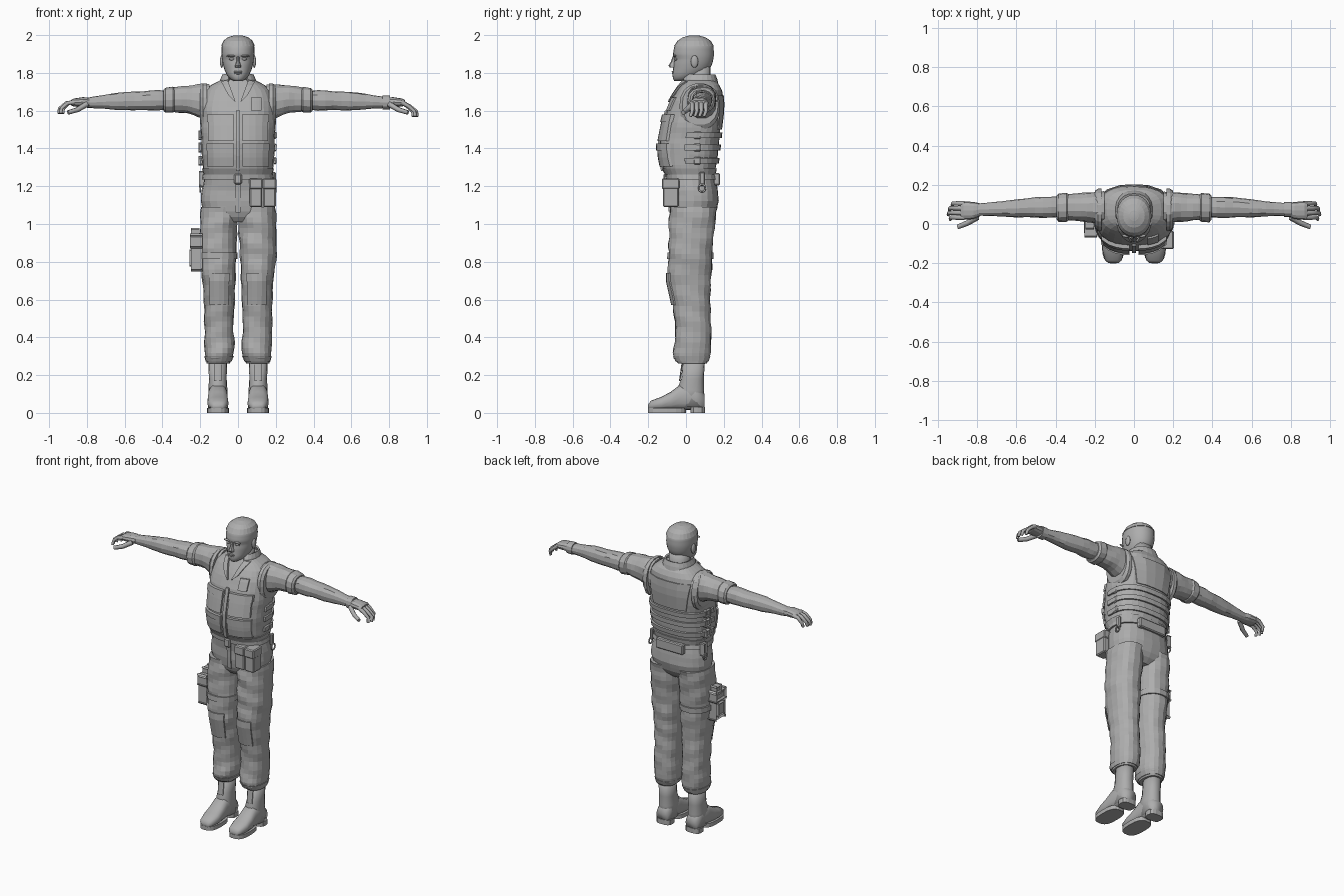
import bpy, bmesh, math
from mathutils import Vector, noise

if "Cube" in bpy.data.objects:
    bpy.data.objects.remove(bpy.data.objects["Cube"])

grey = bpy.data.materials.new("plain_grey")
grey.use_nodes = True
grey.diffuse_color = (0.42, 0.42, 0.42, 1)
grey.node_tree.nodes["Principled BSDF"].inputs["Base Color"].default_value = grey.diffuse_color

SIDES = (("left", 1), ("right", -1))


def finish(name, bm, smooth=False):
    bmesh.ops.recalc_face_normals(bm, faces=bm.faces)
    mesh = bpy.data.meshes.new(name)
    bm.to_mesh(mesh)
    bm.free()
    mesh.materials.append(grey)
    for f in mesh.polygons:
        f.use_smooth = smooth
    ob = bpy.data.objects.new(name, mesh)
    bpy.context.collection.objects.link(ob)
    return ob


def sample(rings, t):
    """Interpolate (t, lo_u, hi_u, lo_v, hi_v) sections."""
    r = sorted(rings)
    t = min(max(t, r[0][0]), r[-1][0])
    for a, b in zip(r, r[1:]):
        if t <= b[0]:
            k = (t - a[0]) / (b[0] - a[0])
            return [x + (y - x) * k for x, y in zip(a, b)]


def loft(name, rings, axis="z", n=16, p=2.3, m=0, s=1, fold=0, arc=None, grow=0, smooth=False):
    """Skin of superellipse sections along an axis; arc leaves an open sheet."""
    lo, hi = min(rings)[0], max(rings)[0]
    if m:
        rings = [sample(rings, lo + (hi - lo) * i / m) for i in range(m + 1)]
    a0, a1 = [math.radians(a) for a in (arc or (0, 360))]
    count = n + 1 if arc else n
    bm = bmesh.new()
    rows = []
    for t, u0, u1, v0, v1 in rings:
        row = []
        for i in range(count):
            a = a0 + (a1 - a0) * i / n
            c, d = math.cos(a), math.sin(a)
            cu, cv = (u0 + u1) / 2, (v0 + v1) / 2
            u = math.copysign(abs(c) ** (2 / p), c) * ((u1 - u0) / 2 + grow)
            v = math.copysign(abs(d) ** (2 / p), d) * ((v1 - v0) / 2 + grow)
            if fold:
                w = noise.noise(Vector((cu + u, cv + v, t * s)) * 13)
                k = 1 + fold * (w + 0.4 * math.sin(t * 55 + 2 * a))
                u, v = u * k, v * k
            u, v = cu + u, cv + v
            x, y, z = {"z": (u, v, t), "x": (t, u, v), "y": (u, t, v)}[axis]
            row.append(bm.verts.new((x * s, y, z)))
        rows.append(row)
    for a, b in zip(rows, rows[1:]):
        for i in range(n):
            j = (i + 1) % count
            bm.faces.new((a[i], a[j], b[j], b[i]))
    if not arc:
        bm.faces.new(rows[0])
        bm.faces.new(rows[-1])
    ob = finish(name, bm, smooth)
    if arc:
        mod = ob.modifiers.new("thickness", "SOLIDIFY")
        mod.thickness, mod.offset = 0.012, 0
    return ob


def band(name, rings, lo, hi, **kw):
    return loft(name, [sample(rings, lo), sample(rings, hi)], **kw)


def panel(name, rings, corners, thick, side=-1, p=2.6, n=4, s=1):
    """Raised patch that follows a lofted body; corners are (x, z)."""
    bm = bmesh.new()
    c = [Vector(q) for q in corners]
    grid = {}
    for i in range(n + 1):
        for j in range(n + 1):
            q = c[0].lerp(c[1], i / n).lerp(c[3].lerp(c[2], i / n), j / n)
            _, u0, u1, v0, v1 = sample(rings, q.y)
            f = min(abs((q.x - (u0 + u1) / 2) / ((u1 - u0) / 2)), 0.97)
            y = (v0 + v1) / 2 + side * (v1 - v0) / 2 * (1 - f ** p) ** (1 / p)
            grid[i, j] = bm.verts.new((q.x * s, y + side * 0.002, q.y))
    faces = [bm.faces.new((grid[i, j], grid[i + 1, j], grid[i + 1, j + 1], grid[i, j + 1]))
             for i in range(n) for j in range(n)]
    out = bmesh.ops.extrude_face_region(bm, geom=faces, use_keep_orig=True)
    for v in out["geom"]:
        if isinstance(v, bmesh.types.BMVert):
            v.co.y += side * thick
    return finish(name, bm)


def box(name, lo, hi, s=1, bevel=0.006):
    bm = bmesh.new()
    bmesh.ops.create_cube(bm, size=1)
    lo, hi = Vector(lo), Vector(hi)
    for v in bm.verts:
        v.co = (lo + hi) / 2 + v.co * (hi - lo)
        v.co.x *= s
    bmesh.ops.bevel(bm, geom=bm.edges[:], offset=bevel, segments=1, affect="EDGES")
    return finish(name, bm)


def ball(name, centre, size):
    bm = bmesh.new()
    bmesh.ops.create_uvsphere(bm, u_segments=12, v_segments=8, radius=1)
    for v in bm.verts:
        v.co = Vector(centre) + v.co * Vector(size)
    return finish(name, bm, True)


def tube(name, points, radius, s=1, closed=False):
    cu = bpy.data.curves.new(name, "CURVE")
    cu.dimensions, cu.bevel_depth, cu.bevel_resolution, cu.use_fill_caps = "3D", radius, 1, True
    sp = cu.splines.new("POLY")
    sp.points.add(len(points) - 1)
    sp.use_cyclic_u = closed
    for i, (pt, (x, y, z)) in enumerate(zip(sp.points, points)):
        pt.co = (x * s, y, z, 1)
        pt.radius = 1 if closed else 1 - 0.12 * i
    cu.materials.append(grey)
    ob = bpy.data.objects.new(name, cu)
    bpy.context.collection.objects.link(ob)


# Head, neck, face
def head_ring(z, front, back, half):
    return (z, -half, half, front, back)


head = [head_ring(*r) for r in (
    (1.757, -.062, .0, .022), (1.765, -.068, .04, .04), (1.79, -.072, .09, .06),
    (1.82, -.068, .125, .073), (1.85, -.066, .14, .081), (1.875, -.06, .145, .085),
    (1.895, -.07, .148, .088), (1.94, -.062, .146, .087), (1.97, -.042, .128, .074),
    (1.988, -.015, .1, .052), (1.998, .02, .065, .02))]
loft("head", head, n=24, p=2.1, m=20, smooth=True)
loft("hair", [sample(head, z) for z in (1.942, 1.955, 1.97, 1.98, 1.988, 1.998)], n=24, p=2.1, grow=.003)
loft("neck", [head_ring(1.68, -.0, .14, .075), head_ring(1.76, .0, .13, .062),
              head_ring(1.84, .01, .13, .06)], n=16, smooth=True)
loft("nose", [head_ring(1.828, -.085, -.04, .017), head_ring(1.838, -.093, -.04, .016),
              head_ring(1.86, -.08, -.04, .009), head_ring(1.888, -.07, -.04, .008)], n=8)
ball("upper_lip", (0, -.069, 1.806), (.025, .007, .005))
ball("lower_lip", (0, -.068, 1.797), (.02, .007, .005))
for side, s in SIDES:
    ball(side + "_eye", (s * .033, -.053, 1.873), (.014, .01, .007))
    ball(side + "_brow", (s * .036, -.06, 1.89), (.026, .009, .006))
    ball(side + "_ear", (s * .086, .045, 1.86), (.01, .02, .033))

# Vest torso
vest = [head_ring(*r) for r in (
    (1.255, -.1, .15, .172), (1.28, -.12, .155, .184), (1.36, -.135, .168, .193),
    (1.43, -.138, .174, .194), (1.52, -.12, .185, .198), (1.6, -.1, .195, .198),
    (1.66, -.075, .195, .19), (1.71, -.045, .19, .172), (1.74, -.025, .175, .135),
    (1.765, -.01, .15, .085))]
loft("vest", vest, n=28, p=2.6, m=18, fold=.02)
band("vest_hem", vest, 1.262, 1.295, n=28, p=2.6, grow=.006)
panel("zip_strip", vest, ((-.011, 1.28), (.011, 1.28), (.011, 1.6), (-.011, 1.6)), .01, n=8)
panel("back_yoke", vest, ((-.12, 1.5), (.12, 1.5), (.15, 1.68), (-.15, 1.68)), .006, side=1)
for side, s in SIDES:
    def patch(name, x0, x1, z0, z1, t):
        panel(side + name, vest, ((x0, z0), (x1, z0), (x1, z1), (x0, z1)), t, s=s)
    patch("_upper_pocket", .025, .16, 1.44, 1.55, .014)
    patch("_upper_flap", .022, .165, 1.54, 1.58, .02)
    patch("_lower_pocket", .025, .165, 1.305, 1.4, .014)
    patch("_lower_flap", .022, .168, 1.39, 1.425, .02)
    panel(side + "_collar_flap", vest,
          ((.012, 1.645), (.05, 1.68), (.09, 1.755), (.055, 1.762)), .014, s=s)
    # Armhole, sleeve, cuff
    loft(side + "_armhole", [(.165, -.035, .18, 1.5, 1.745), (.185, -.035, .18, 1.5, 1.745),
                             (.2, -.02, .17, 1.525, 1.735)], "x", s=s, n=18)
    loft(side + "_sleeve", [(.15, .0, .165, 1.54, 1.74), (.2, .005, .165, 1.56, 1.74),
                            (.26, .012, .158, 1.585, 1.735), (.36, .02, .15, 1.595, 1.722)],
         "x", s=s, m=7, n=14, fold=.06)
    loft(side + "_sleeve_cuff", [(.335, .018, .152, 1.595, 1.722), (.345, .01, .158, 1.588, 1.728),
                                 (.385, .01, .155, 1.588, 1.722), (.395, .022, .145, 1.6, 1.712)],
         "x", s=s, n=14, fold=.04)
    # Bare arm and hand
    loft(side + "_forearm", [(.38, .035, .14, 1.605, 1.705), (.45, .03, .14, 1.6, 1.71),
                             (.52, .034, .135, 1.604, 1.7), (.6, .034, .125, 1.6, 1.7),
                             (.7, .04, .113, 1.61, 1.685), (.8, .042, .105, 1.615, 1.668)],
         "x", s=s, m=10, n=12, fold=.05)
    loft(side + "_palm", [(.785, .04, .105, 1.618, 1.668), (.82, .025, .113, 1.618, 1.672),
                          (.87, .022, .115, 1.622, 1.664), (.885, .026, .112, 1.628, 1.655)],
         "x", s=s, n=12)
    drop = 0 if s < 0 else .016
    for i, finger in enumerate(("index", "middle", "ring", "little")):
        y = .033 + .024 * i
        reach = (.045, .055, .05, .035)[i]
        tube(f"{side}_{finger}_finger", [
            (.865, y, 1.645), (.875 + reach * .6, y, 1.64 - drop),
            (.89 + reach, y, 1.612 - drop), (.893 + reach, y - .01, 1.585 - drop)], .0135, s)
    thumb = [(.8, .035, 1.635), (.85, .005, 1.605), (.9, -.015, 1.59)]
    tube(side + "_thumb", thumb, .016, s)

loft("left_watch", [(.765, .035, .112, 1.606, 1.68), (.805, .035, .112, 1.606, 1.68)], "x", n=12)
panel("chest_patch", vest, ((.07, 1.6), (.125, 1.6), (.125, 1.67), (.07, 1.67)), .009)
loft("collar", [head_ring(1.72, -.022, .17, .1), head_ring(1.765, -.02, .16, .088),
                head_ring(1.79, -.0, .15, .078)], n=18, arc=(-60, 240))
for i, z in enumerate((1.32, 1.39, 1.455)):
    band(f"back_strap_{i}", vest, z, z + .03, n=16, p=2.6, arc=(-5, 185), grow=.006)
    for side, s in SIDES:
        box(f"{side}_strap_buckle_{i}", (.188, .04, z - .005), (.204, .08, z + .035), s)

# Hips and belt
hips = [head_ring(*r) for r in (
    (1.01, -.05, .11, .11), (1.05, -.082, .155, .18), (1.12, -.088, .172, .198),
    (1.18, -.09, .17, .192), (1.262, -.1, .155, .177))]
loft("hips", hips, n=24, p=2.4, m=9, fold=.02)
band("belt", hips, 1.235, 1.268, n=24, p=2.4, grow=.01)
box("belt_buckle", (-.02, -.12, 1.21), (.02, -.095, 1.265))
panel("fly", hips, ((-.012, 1.06), (.012, 1.06), (.014, 1.21), (-.014, 1.21)), .006)
box("rear_pouch", (-.1, .145, 1.205), (.1, .18, 1.27))
for x0, x1 in ((.062, .128), (.134, .2)):
    box("front_pouch", (x0, -.122, 1.09), (x1, -.04, 1.22))
    box("front_pouch_flap", (x0 - .003, -.128, 1.185), (x1 + .003, -.035, 1.242))
for side, s in SIDES:
    ring = [(.2, .085 + .018 * math.cos(a), 1.19 + .02 * math.sin(a))
            for a in [i * math.tau / 10 for i in range(10)]]
    tube(side + "_belt_ring", ring, .005, s, True)
    box(side + "_belt_loop", (.18, .07, 1.2), (.2, .1, 1.275), s)

# Trousers and boots
leg = [(1.09, .0, .198, -.085, .165), (1.0, .003, .203, -.09, .153), (.9, .008, .203, -.09, .143),
       (.8, .012, .2, -.094, .138), (.7, .015, .188, -.098, .134), (.62, .018, .182, -.08, .128),
       (.55, .02, .18, -.065, .13), (.45, .025, .178, -.056, .133), (.38, .02, .18, -.06, .135),
       (.32, .02, .178, -.068, .13), (.29, .028, .172, -.065, .125), (.262, .045, .165, -.045, .112)]
for side, s in SIDES:
    loft(side + "_trouser_leg", leg, n=18, m=30, s=s, fold=.06)
    band(side + "_trouser_cuff", leg, .272, .3, n=18, s=s, grow=.004)
    panel(side + "_knee_patch", leg, ((.05, .57), (.15, .57), (.155, .74), (.045, .74)), .007, p=2.3, s=s)
    loft(side + "_boot_shaft", [(.03, .056, .156, -.03, .098), (.12, .056, .156, -.05, .096),
                                (.18, .06, .154, -.025, .094), (.3, .058, .158, -.015, .102)],
         n=16, s=s, smooth=True)
    loft(side + "_boot_foot", [(-.2, .08, .13, .018, .045), (-.185, .062, .148, .015, .065),
                               (-.13, .05, .162, .015, .085), (-.08, .052, .162, .015, .112),
                               (-.03, .056, .158, .015, .15), (.05, .058, .156, .015, .15),
                               (.098, .066, .148, .015, .1)],
         "y", n=16, p=2.6, s=s, smooth=True)
    loft(side + "_boot_sole", [(z, .048, .164, -.202, .0) for z in (0, .026)], n=18, p=2.8, s=s)
    loft(side + "_boot_heel", [(z, .054, .16, .022, .102) for z in (0, .032)], n=14, p=3, s=s)
    panel(side + "_boot_tongue", [(.17, .06, .154, -.03, .1), (.27, .058, .158, -.016, .1)],
          ((.088, .17), (.126, .17), (.126, .265), (.088, .265)), .005, s=s)

# Thigh holster
box("holster", (.2, -.055, .76), (.238, .035, .93), -1, .012)
box("holster_flap", (.198, -.06, .88), (.244, .04, .94), -1, .01)
box("holster_grip", (.212, -.02, .92), (.24, .03, .972), -1, .008)
box("holster_pocket", (.235, -.04, .78), (.25, .02, .86), -1)
band("thigh_strap", leg, .815, .85, n=18, s=-1, grow=.008)
